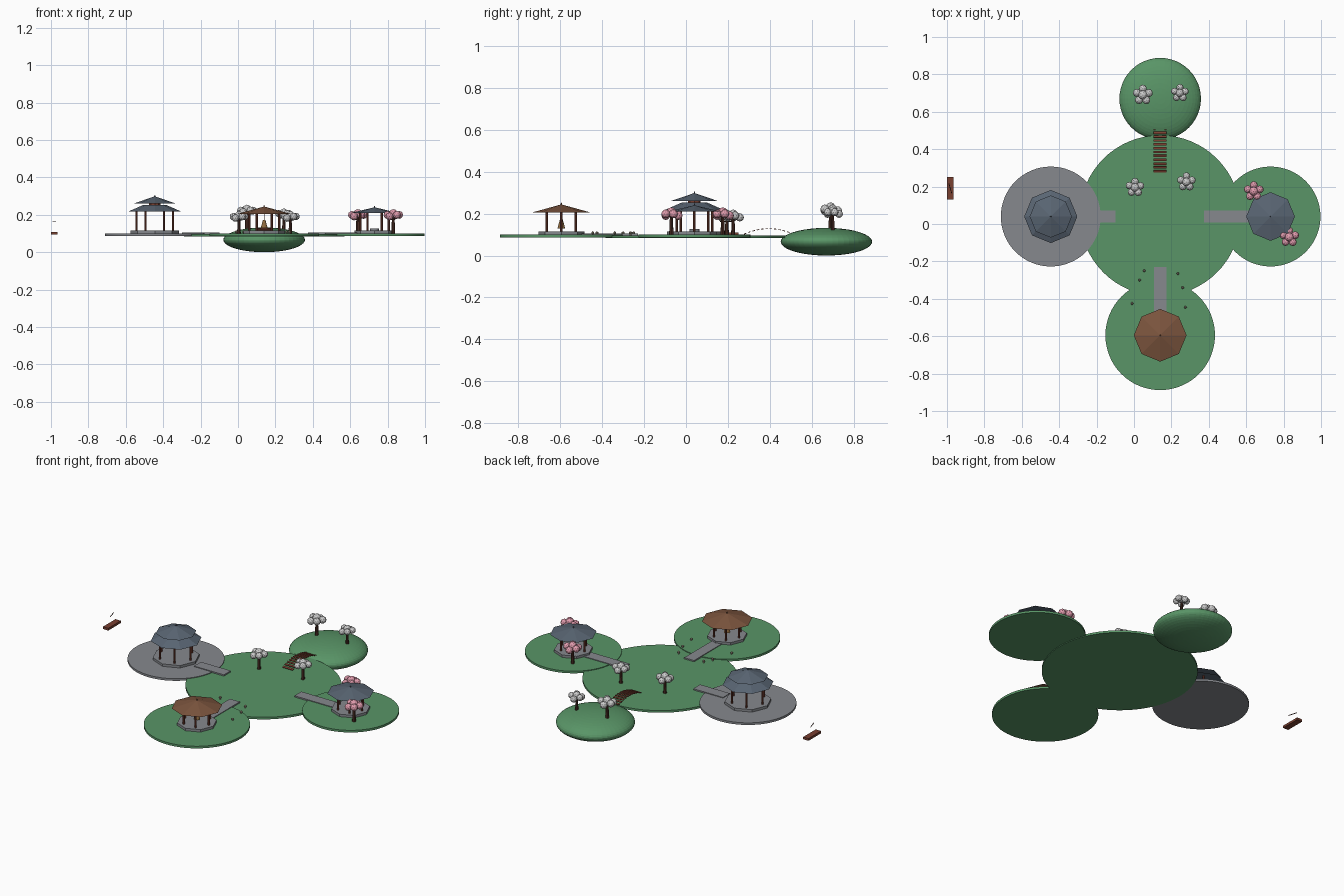
import bpy, math
from mathutils import Vector

cube = bpy.data.objects.get("Cube")
if cube:
    bpy.data.objects.remove(cube, do_unlink=True)


def material(name, *rgb):
    m = bpy.data.materials.new(name)
    m.use_nodes = True
    m.diffuse_color = (*rgb, 1)
    m.node_tree.nodes["Principled BSDF"].inputs["Base Color"].default_value = (*rgb, 1)
    return m


GRASS = material("grass", .10, .30, .135)
STONE = material("stone", .24, .25, .27)
SLATE = material("slate", .10, .13, .17)
TILE = material("brown_tile", .20, .09, .048)
WOOD = material("dark_wood", .08, .03, .02)
PLANK = material("red_wood", .19, .05, .03)
BRONZE = material("bronze", .28, .15, .05)
PINK = material("pink_blossom", .75, .33, .42)
WHITE = material("white_blossom", .80, .80, .82)
LAMP = material("lamp", .40, .34, .26)


def finish(name, mat):
    ob = bpy.context.object
    ob.name = name
    ob.data.materials.append(mat)
    return ob


def frustum(name, x, y, z0, z1, r0, r1, mat, sides=8):
    bpy.ops.mesh.primitive_cone_add(vertices=sides, radius1=r0, radius2=r1,
                                    depth=z1 - z0, location=(x, y, (z0 + z1) / 2))
    return finish(name, mat)


def box(name, centre, size, mat, tilt=0):
    bpy.ops.mesh.primitive_cube_add(size=1, location=centre, rotation=(tilt, 0, 0))
    bpy.context.object.scale = size
    return finish(name, mat)


def ball(name, centre, r, mat, detail=2):
    bpy.ops.mesh.primitive_ico_sphere_add(subdivisions=detail, radius=r, location=centre)
    return finish(name, mat)


def rod(name, a, b, r, mat):
    a, b = Vector(a), Vector(b)
    d = b - a
    bpy.ops.mesh.primitive_cylinder_add(vertices=8, radius=r, depth=d.length,
                                        location=(a + b) / 2,
                                        rotation=d.to_track_quat('Z', 'Y').to_euler())
    return finish(name, mat)


MID = .14      # x of the central axis
ROW = .04      # y of the cross axis
TOP = .10      # ground level

# Islands
def disc(name, x, y, r, mat, top=TOP):
    ob = frustum(name, x, y, top - .013, top, r, r, mat, 64)
    bpy.ops.object.shade_smooth_by_angle()
    return ob


disc("central_island", MID, .045, .43, GRASS, TOP - .004)
disc("stone_plaza", -.445, ROW, .267, STONE)
disc("left_island", .73, ROW, .267, GRASS)
disc("front_island", MID, -.595, .293, GRASS)
bpy.ops.mesh.primitive_uv_sphere_add(segments=48, ring_count=24, radius=1,
                                     location=(MID, .67, .066))
bpy.context.object.scale = (.218, .218, .066)
finish("back_hill", GRASS)

# Paths
box("plaza_path", (-.2, ROW, TOP), (.2, .066, .008), STONE)
box("left_path", (.51, ROW, TOP), (.27, .066, .008), STONE)
box("front_path", (MID, -.37, TOP), (.066, .28, .008), STONE)


# Pavilions
def pavilion(name, x, y, base, posts, roof, eave, apex, mat, tip=.004):
    frustum(name + "_base", x, y, TOP, .115, base, base, STONE)
    for i in range(6):
        a = math.tau * i / 6
        frustum(name + "_post", x + posts * math.cos(a), y + posts * math.sin(a),
                .115, eave + .004, .006, .006, PLANK, 8)
    frustum(name + "_roof", x, y, eave, apex, roof, tip, mat)


def finial(name, x, y, z, mat):
    frustum(name + "_finial", x, y, z - .004, z + .009, .004, .002, mat)


pavilion("tower", -.445, ROW, .13, .098, .142, .217, .253, SLATE, .06)
frustum("tower_neck", -.445, ROW, .25, .265, .03, .03, PLANK)
frustum("tower_upper_roof", -.445, ROW, .26, .297, .113, .004, SLATE)
finial("tower", -.445, ROW, .297, SLATE)

pavilion("left_pavilion", .73, ROW, .107, .076, .13, .209, .239, SLATE)
finial("left_pavilion", .73, ROW, .239, SLATE)
frustum("table", .73, ROW, .115, .127, .024, .024, STONE, 16)

pavilion("bell_pavilion", MID, -.595, .11, .08, .141, .205, .243, TILE)
finial("bell_pavilion", MID, -.595, .243, TILE)
frustum("bell", MID, -.595, .13, .172, .018, .007, BRONZE, 16)
rod("bell_rope", (MID, -.595, .17), (MID, -.595, .21), .002, WOOD)

# Arched bridge of planks
COUNT = 12
for i in range(COUNT):
    t = 2 * i / (COUNT - 1) - 1
    box("bridge_plank", (MID, .395 + .113 * t, .128 - .024 * t * t),
        (.07, .012, .004), PLANK, -.4 * t)


# Blossom trees
def tree(x, y, ground, mat, s=1):
    crown = ground + .095 * s
    frustum("trunk", x, y, ground - .006, crown - .012, .011 * s, .007 * s, WOOD)
    ball("blossom", (x, y, crown + .011 * s), .024 * s, mat)
    for i in range(5):
        a = math.tau * i / 5 + .3
        ball("blossom", (x + .033 * s * math.cos(a), y + .033 * s * math.sin(a),
                         crown + .004 * (-1) ** i), .021 * s, mat)


for x, y in ((.005, .195), (.28, .225)):
    tree(x, y, .096, WHITE, .95)
tree(.047, .69, .121, WHITE, 1.02)
tree(.245, .70, .117, WHITE, .9)
for x, y in ((.64, .175), (.83, -.07)):
    tree(x, y, TOP, PINK)

# Garden lamps beside the front path
for x, y in ((.055, -.25), (.03, -.30), (-.01, -.425),
             (.235, -.265), (.26, -.34), (.275, -.445)):
    frustum("lamp_stem", x, y, .094, .106, .004, .004, LAMP)
    ball("lamp_head", (x, y, .108), .008, LAMP, 1)

# Boat with its pole
box("boat", (-.982, .19, .102), (.036, .12, .014), PLANK)
rod("boat_pole", (-.974, .163, .163), (-.99, .217, .163), .002, WOOD)
